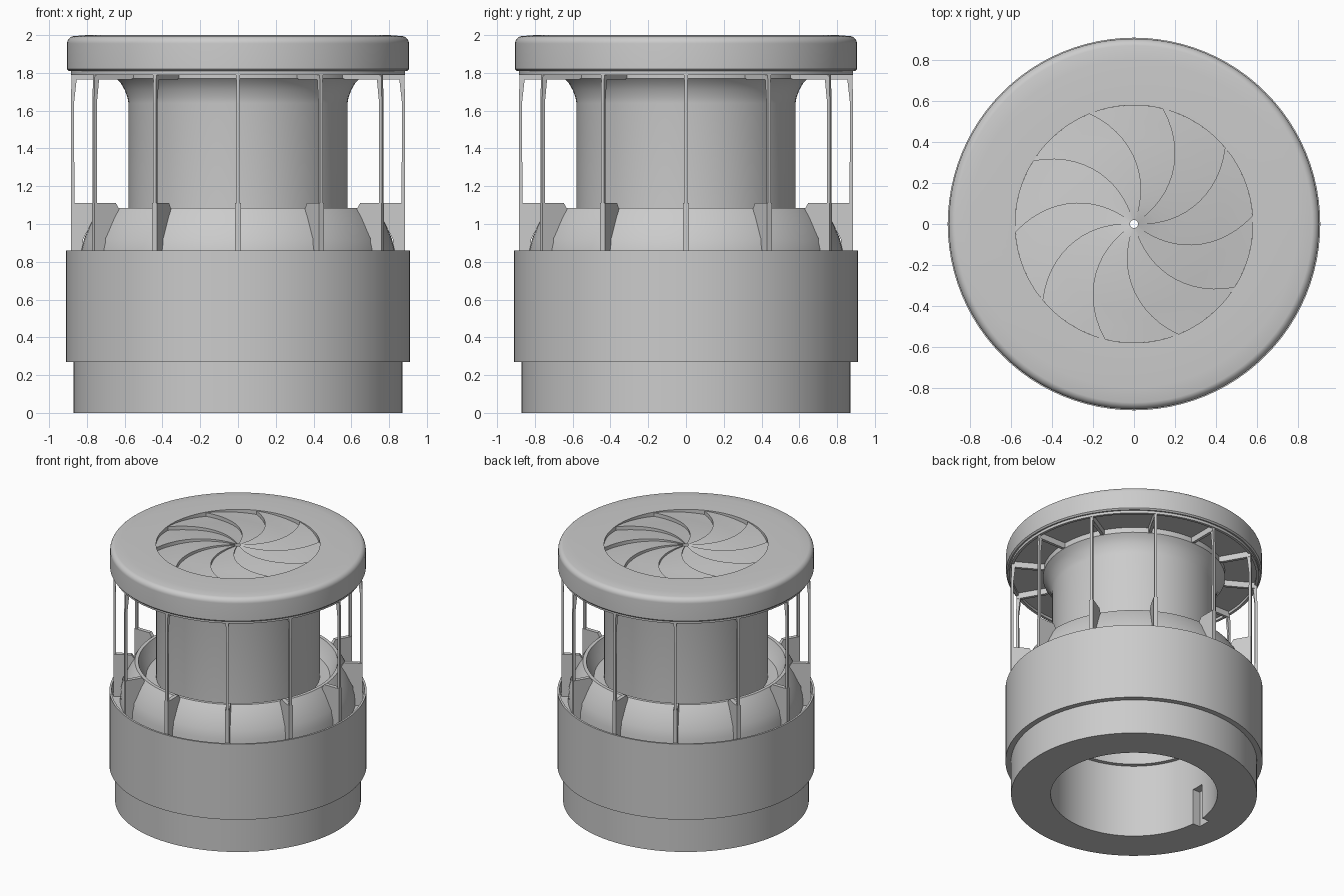
import bpy, bmesh, math
from mathutils import Matrix

old = bpy.data.objects.get("Cube")
if old:
    bpy.data.objects.remove(old, do_unlink=True)

GREY = (0.6, 0.6, 0.6, 1)
mat = bpy.data.materials.new("plain grey")
mat.use_nodes = True
mat.diffuse_color = GREY
mat.node_tree.nodes["Principled BSDF"].inputs["Base Color"].default_value = GREY

SEGMENTS = 96
STRUTS = 12
BLADES = 10


def finish(name, bm, smooth=True):
    bmesh.ops.recalc_face_normals(bm, faces=bm.faces)
    mesh = bpy.data.meshes.new(name)
    bm.to_mesh(mesh)
    bm.free()
    mesh.materials.append(mat)
    obj = bpy.data.objects.new(name, mesh)
    bpy.context.collection.objects.link(obj)
    bpy.ops.object.select_all(action='DESELECT')
    obj.select_set(True)
    bpy.context.view_layer.objects.active = obj
    if smooth:
        bpy.ops.object.shade_smooth_by_angle(angle=math.radians(30))
    return obj


def lathe(name, profile):
    """Turn a closed (radius, height) profile around z."""
    bm = bmesh.new()
    rings = []
    for i in range(SEGMENTS):
        a = 2 * math.pi * i / SEGMENTS
        rings.append([bm.verts.new((r * math.cos(a), r * math.sin(a), z)) for r, z in profile])
    n = len(profile)
    for i in range(SEGMENTS):
        a, b = rings[i], rings[(i + 1) % SEGMENTS]
        for j in range(n):
            k = (j + 1) % n
            bm.faces.new((a[j], b[j], b[k], a[k]))
    return finish(name, bm)


def arc(cx, cz, radius, start, end, steps=8):
    angles = [math.radians(start + (end - start) * i / steps) for i in range(steps + 1)]
    return [(cx + radius * math.cos(a), cz + radius * math.sin(a)) for a in angles]


def plate_ring(name, outline, width):
    """Repeat an upright radial plate around the axis."""
    bm = bmesh.new()
    for i in range(STRUTS):
        rot = Matrix.Rotation(2 * math.pi * i / STRUTS, 3, 'Z')
        sides = [[bm.verts.new(rot @ Matrix.Translation((r, y, z)).translation) for r, z in outline]
                 for y in (-width / 2, width / 2)]
        bm.faces.new(sides[0])
        bm.faces.new(sides[1][::-1])
        for j in range(len(outline)):
            k = (j + 1) % len(outline)
            bm.faces.new((sides[0][j], sides[0][k], sides[1][k], sides[1][j]))
    return finish(name, bm, smooth=False)


# Lower housing: stepped base, outer groove and domed collar
housing = lathe("lower_housing", [
    (0.59, 0), (0.87, 0), (0.87, 0.27), (0.91, 0.27), (0.91, 0.86), (0.895, 0.86),
    (0.895, 0.78), (0.835, 0.78), (0.83, 0.86), (0.815, 0.92), (0.79, 0.98),
    (0.76, 1.04), (0.73, 1.085), (0.705, 1.085), (0.68, 1.02), (0.65, 0.97),
    (0.56, 0.97), (0.56, 0.57), (0.59, 0.57)])

# Keyway in the bore
bm = bmesh.new()
bmesh.ops.create_cube(bm, size=1, matrix=Matrix.Translation((-0.6, 0, 0.09)) @ Matrix.Diagonal((0.1, 0.1, 0.38, 1)))
cutter = finish("keyway_cutter", bm, smooth=False)
cutter.hide_render = True
bpy.context.view_layer.objects.active = housing
cut = housing.modifiers.new("keyway", 'BOOLEAN')
cut.operation = 'DIFFERENCE'
cut.object = cutter
bpy.ops.object.modifier_apply(modifier=cut.name)
bpy.data.objects.remove(cutter, do_unlink=True)

# Central tube flaring out to the lid
lathe("central_tube", [(0.56, 0.9), (0.58, 0.9), (0.58, 1.64), (0.585, 1.67), (0.60, 1.71),
                       (0.62, 1.745), (0.645, 1.77), (0.645, 1.82), (0.56, 1.82)])

# Lid with a rounded upper rim
lathe("lid", [(0.58, 1.81), (0.895, 1.81), (0.905, 1.82)]
      + arc(0.865, 1.955, 0.04, 0, 80) + [(0.80, 2.0), (0.58, 2.0)])
lathe("lid_lower_ring", [(0.865, 1.79), (0.885, 1.79), (0.885, 1.82), (0.865, 1.82)])

# Struts, their feet and the ribs below the lid
plate_ring("struts", [(0.865, 0.78), (0.885, 0.78), (0.885, 1.64), (0.88, 1.81),
                      (0.85, 1.81), (0.857, 1.74), (0.868, 1.64)], 0.018)
plate_ring("strut_feet", [(0.82, 0.78), (0.885, 0.78), (0.885, 1.11), (0.755, 1.11),
                          (0.735, 1.08), (0.82, 0.92)], 0.03)
plate_ring("lid_ribs", [(0.62, 1.785), (0.66, 1.765), (0.88, 1.765), (0.88, 1.82), (0.62, 1.82)], 0.022)

# Iris of curved, overlapping blades closing the tube
bm = bmesh.new()
STEPS, SPAN = 14, 8
INNER, OUTER, DROP = 0.02, 0.58, 0.028
pitch = 2 * math.pi / BLADES
for b in range(BLADES):
    grid = []
    for i in range(STEPS + 1):
        t = i / STEPS
        r = INNER + (OUTER - INNER) * t
        drop = DROP * min(1, 0.2 + t)
        row = []
        for j in range(SPAN + 1):
            a = pitch * (b + j / SPAN) + math.radians(40) * t ** 1.3
            z = 1.995 - drop * (1 - j / SPAN)
            row.append((r * math.cos(a), r * math.sin(a), z))
        x, y, z = row[-1]
        row.append((x, y, z - drop))
        grid.append([bm.verts.new(p) for p in row])
    for lo, hi in zip(grid, grid[1:]):
        for j in range(SPAN + 1):
            bm.faces.new((lo[j], hi[j], hi[j + 1], lo[j + 1]))
bmesh.ops.remove_doubles(bm, verts=bm.verts, dist=0.0001)
finish("iris_blades", bm)
